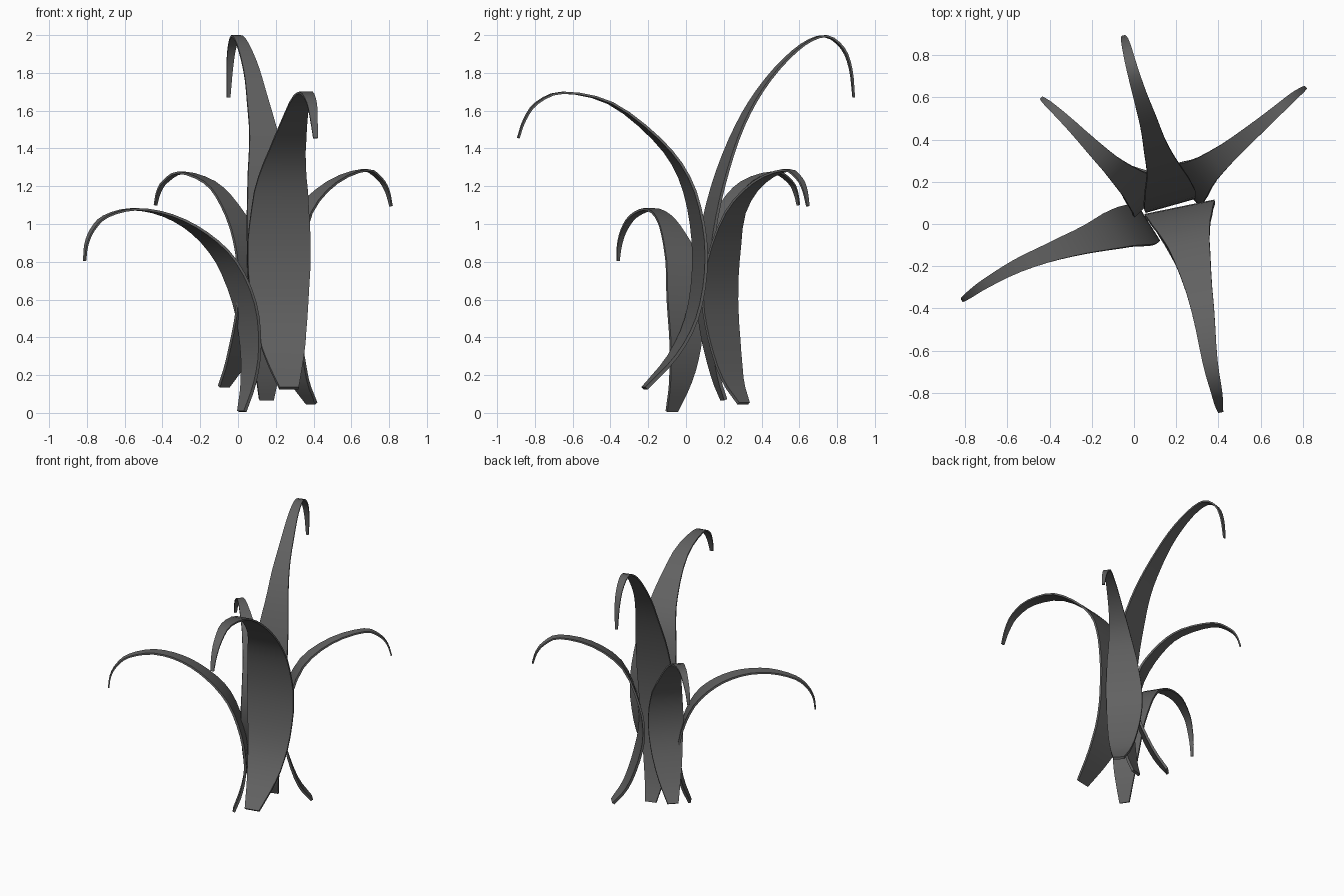
import bpy, bmesh
from mathutils import Vector

# dark grey leaf colour
mat = bpy.data.materials.new("dark_leaf")
mat.diffuse_color = (0.12, 0.12, 0.12, 1)

# blade width along its length: (fraction of length, fraction of full width)
WIDTHS = [(0, .30), (.05, .47), (.12, .69), (.2, .86), (.29, .97), (.37, .98), (.47, .84),
          (.57, .58), (.68, .38), (.8, .25), (.93, .14), (1, .07)]


def width_at(t):
    for (a, wa), (b, wb) in zip(WIDTHS, WIDTHS[1:]):
        if t <= b:
            return wa + (wb - wa) * (t - a) / (b - a)
    return WIDTHS[-1][1]


def smooth_path(points, steps=3):
    # Catmull-Rom through the spine points
    p = [Vector(q) for q in points]
    p = [p[0] * 2 - p[1]] + p + [p[-1] * 2 - p[-2]]
    out = []
    for a, b, c, d in zip(p, p[1:], p[2:], p[3:]):
        for k in range(steps):
            t = k / steps
            out.append(0.5 * (2 * b + (c - a) * t + (2 * a - 5 * b + 4 * c - d) * t * t
                              + (3 * b - a - 3 * c + d) * t ** 3))
    return out + [p[-2]]


def leaf(name, spine, side, width, thick=0.018):
    path = smooth_path(spine)
    side = Vector((side[0], side[1], 0)).normalized()
    dist = [0]
    for a, b in zip(path, path[1:]):
        dist.append(dist[-1] + (b - a).length)
    bm = bmesh.new()
    rings = []
    for i, p in enumerate(path):
        t = dist[i] / dist[-1]
        tangent = path[min(i + 1, len(path) - 1)] - path[max(i - 1, 0)]
        n = tangent.cross(side).normalized() * thick / 2 * (1 - 0.45 * t)
        s = side * width * width_at(t) / 2
        rings.append([bm.verts.new(p + q) for q in (-s - n, s - n, s + n, -s + n)])
    for r, q in zip(rings, rings[1:]):
        for k in range(4):
            j = (k + 1) % 4
            bm.faces.new((r[k], r[j], q[j], q[k]))
    bm.faces.new(rings[0])
    bm.faces.new(rings[-1])
    bmesh.ops.recalc_face_normals(bm, faces=bm.faces)
    me = bpy.data.meshes.new(name)
    bm.to_mesh(me)
    bm.free()
    ob = bpy.data.objects.new(name, me)
    bpy.context.collection.objects.link(ob)
    me.materials.append(mat)
    bpy.ops.object.select_all(action='DESELECT')
    ob.select_set(True)
    bpy.context.view_layer.objects.active = ob
    bpy.ops.object.shade_smooth_by_angle()


# tall leaf arching to the back
leaf("back_leaf", [(.15, .2, .07), (.155, .155, .2), (.165, .105, .45), (.17, .093, .7),
                   (.17, .115, .95), (.16, .17, 1.2), (.14, .255, 1.45), (.105, .355, 1.65),
                   (.07, .48, 1.82), (.025, .62, 1.95), (-.01, .74, 1.994), (-.033, .83, 1.93),
                   (-.044, .872, 1.82), (-.05, .888, 1.67)],
     (.96, .27), .26)

# wide leaf arching to the front
leaf("front_leaf", [(.27, -.22, .13), (.245, -.07, .3), (.225, .03, .5), (.217, .072, .75),
                    (.22, .06, 1.0), (.235, -.01, 1.25), (.275, -.155, 1.45),
                    (.325, -.4, 1.64), (.36, -.65, 1.695), (.39, -.79, 1.64),
                    (.402, -.855, 1.55), (.41, -.888, 1.455)],
     (.97, .2), .345)

# three shorter leaves
leaf("right_leaf", [(.39, .305, .05), (.32, .245, .18), (.26, .2, .4), (.235, .18, .6),
                    (.26, .195, .8), (.345, .26, 1.06), (.5, .385, 1.22), (.67, .53, 1.285),
                    (.75, .6, 1.24), (.79, .63, 1.175), (.81, .645, 1.095)],
     (-.66, .75), .25)
leaf("back_left_leaf", [(-.075, .26, .14), (-.005, .2, .28), (.065, .138, .5), (.083, .12, .7),
                        (.053, .148, .9), (-.045, .225, 1.1), (-.15, .32, 1.22),
                        (-.3, .47, 1.272), (-.385, .55, 1.225), (-.42, .58, 1.17),
                        (-.437, .595, 1.1)],
     (.7, .7), .245)
leaf("left_leaf", [(.02, -.075, .008), (.055, -.03, .16), (.067, -.003, .35), (.035, -.005, .58),
                   (-.06, -.02, .8), (-.2, -.068, .95), (-.37, -.125, 1.045), (-.55, -.197, 1.078),
                   (-.7, -.28, 1.04), (-.77, -.328, .97), (-.803, -.352, .89),
                   (-.812, -.36, .805)],
     (-.53, .85), .225)
